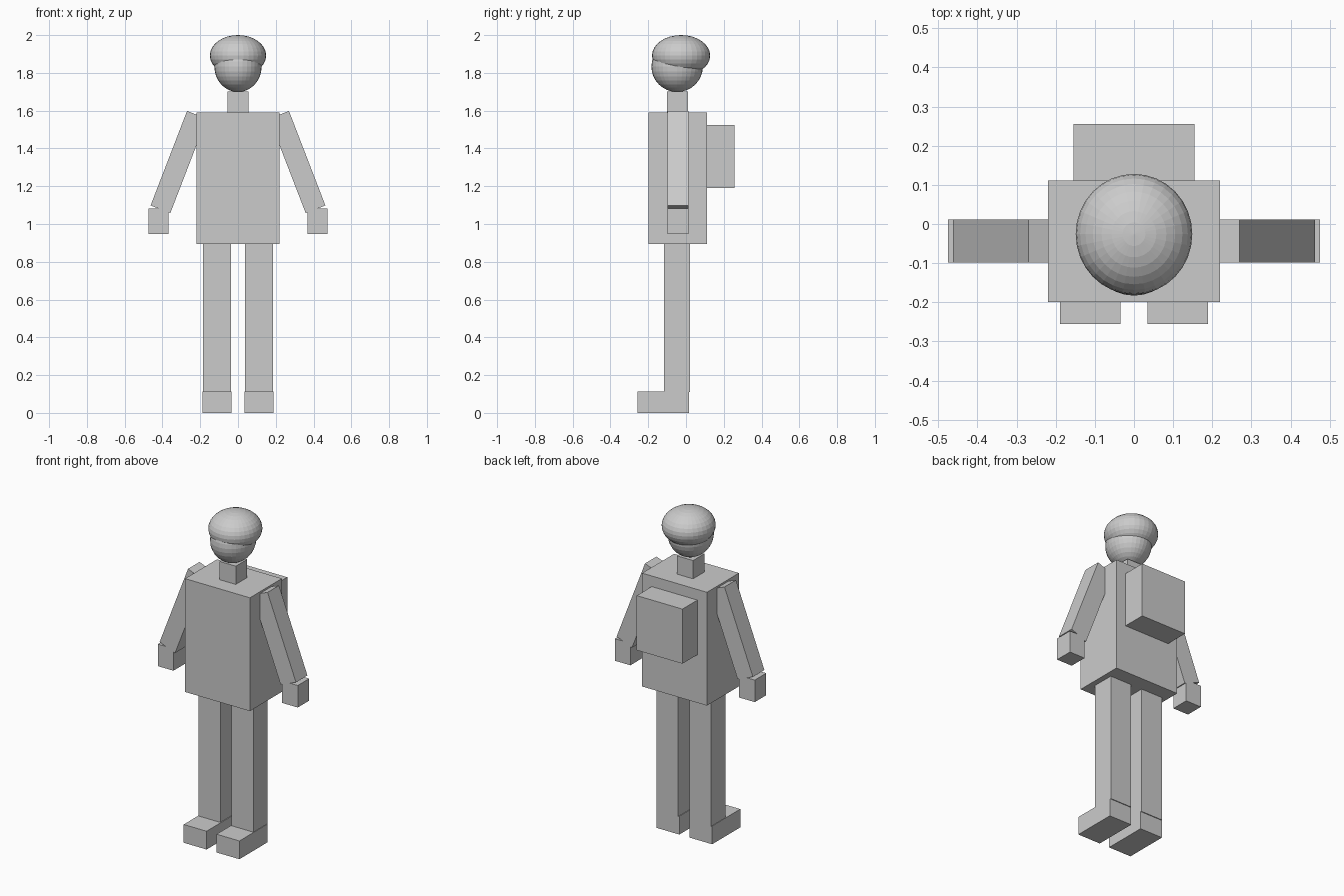
import bpy
import math

if "Cube" in bpy.data.objects:
    bpy.data.objects.remove(bpy.data.objects["Cube"])


def box(name, x, y, z, tilt=0.0):
    """Box from (min, max) ranges, optionally tilted about y through its centre."""
    c = [(r[0] + r[1]) / 2 for r in (x, y, z)]
    bpy.ops.mesh.primitive_cube_add(size=1, location=c, rotation=(0, tilt, 0))
    ob = bpy.context.object
    ob.name = name
    ob.scale = [r[1] - r[0] for r in (x, y, z)]
    return ob


def ball(name, centre, radii):
    bpy.ops.mesh.primitive_uv_sphere_add(segments=32, ring_count=16, radius=1, location=centre)
    ob = bpy.context.object
    ob.name = name
    ob.scale = radii
    return ob


def span(side, a, b):
    return tuple(sorted((side * a, side * b)))


# Body, neck and backpack
box("torso", (-0.22, 0.22), (-0.199, 0.111), (0.895, 1.59))
box("neck", (-0.055, 0.055), (-0.10, 0.01), (1.59, 1.702))
box("backpack", (-0.155, 0.155), (0.105, 0.256), (1.19, 1.525))

# Head with a wide cap of hair or hat over it
ball("head", (0, -0.047, 1.833), (0.125, 0.136, 0.134))
ball("cap", (0, -0.026, 1.892), (0.149, 0.154, 0.108))

# Limbs, mirrored left and right
for side, label in ((-1, "right"), (1, "left")):
    box(label + "_leg", span(side, 0.038, 0.186), (-0.117, 0.021), (0.11, 0.895))
    box(label + "_shoe", span(side, 0.034, 0.189), (-0.256, 0.016), (0, 0.112))
    box(label + "_hand", span(side, 0.369, 0.475), (-0.099, 0.012), (0.947, 1.082))
    # Arm: centre (0.314, 1.328), long axis leaning outward
    box(label + "_arm", span(side, 0.314 - 0.056, 0.314 + 0.056), (-0.099, 0.012),
        (1.328 - 0.268, 1.328 + 0.268), tilt=-side * math.radians(21.1))
